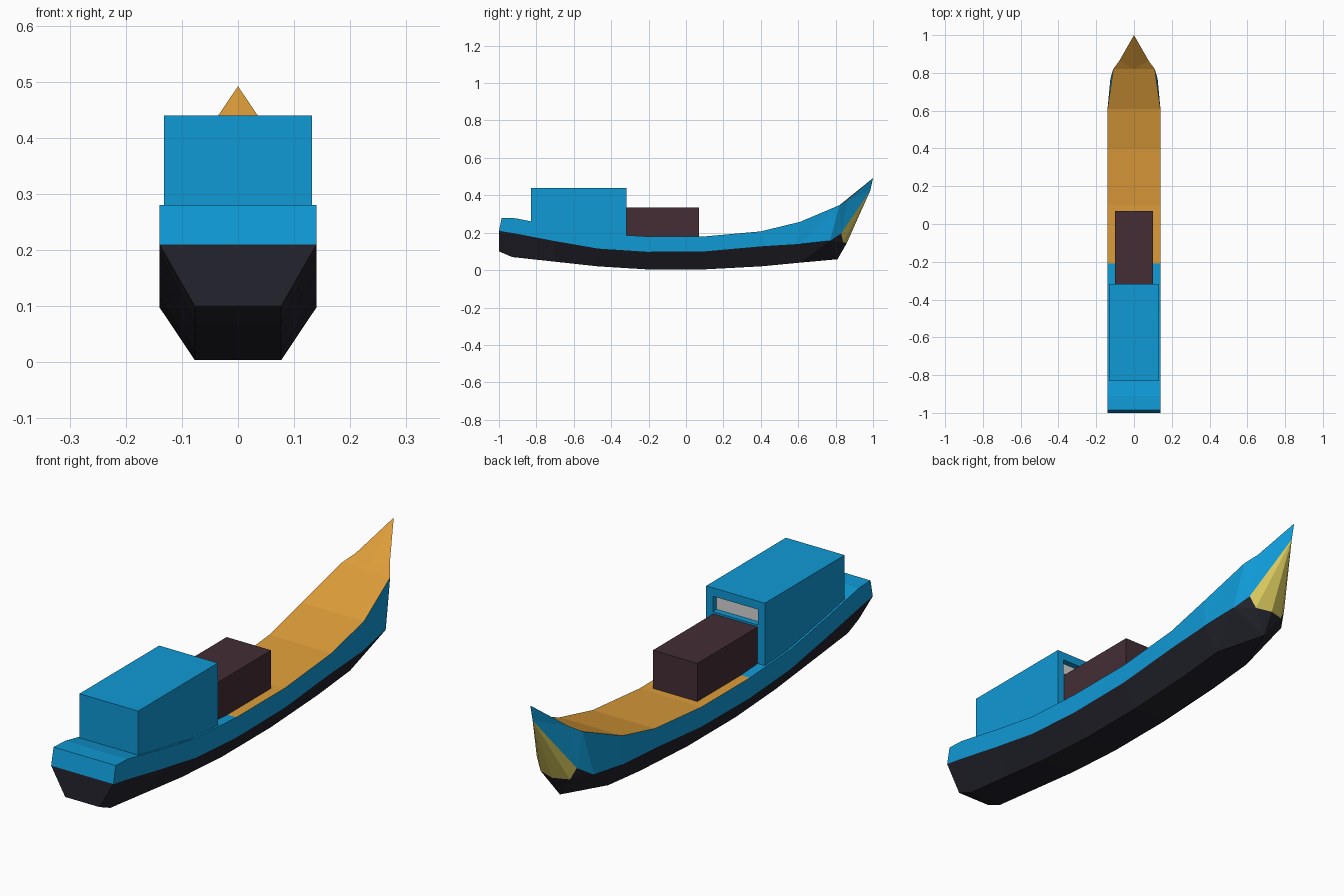
import bpy, bmesh

if "Cube" in bpy.data.objects:
    bpy.data.objects.remove(bpy.data.objects["Cube"])


def material(name, rgb):
    m = bpy.data.materials.new(name)
    m.diffuse_color = (*rgb, 1)
    m.use_nodes = True
    m.node_tree.nodes["Principled BSDF"].inputs["Base Color"].default_value = m.diffuse_color
    return m


BLUE = material("blue paint", (0.005, 0.32, 0.67))
BLACK = material("black hull", (0.017, 0.017, 0.026))
ORANGE = material("orange deck", (0.72, 0.335, 0.042))
YELLOW = material("yellow bow", (0.69, 0.58, 0.11))
BROWN = material("brown cargo", (0.056, 0.027, 0.036))
GREY = material("grey glass", (0.66, 0.66, 0.66))


def finish(name, bm, mats):
    bmesh.ops.recalc_face_normals(bm, faces=bm.faces)
    me = bpy.data.meshes.new(name)
    bm.to_mesh(me)
    bm.free()
    for m in mats:
        me.materials.append(m)
    ob = bpy.data.objects.new(name, me)
    bpy.context.collection.objects.link(ob)
    return ob


def box(bm, lo, hi):
    verts = bmesh.ops.create_cube(bm, size=1)["verts"]
    for v in verts:
        v.co = [(a + b) / 2 + c * (b - a) for a, b, c in zip(lo, hi, v.co)]


# ---- hull: keel, chine and gunwale points at each station ----
bm = bmesh.new()
B, K, O, Y = range(4)          # blue, black, orange, yellow slots


def face(pts, mat):
    bm.faces.new([bm.verts.new(p) for p in pts]).material_index = mat


def both(pts, mat):
    face(pts, mat)
    face([(-x, y, z) for x, y, z in pts], mat)


def across(a, b, mat):
    face([a, b, (-b[0], b[1], b[2]), (-a[0], a[1], a[2])], mat)


# (keel y, keel z, chine y, chine z, gunwale y, gunwale z)
stations = [
    (-1.0, 0.10, -1.0, 0.21, -0.985, 0.28),
    (-0.93, 0.07, -0.92, 0.197, -0.91, 0.277),
    (-0.70, 0.045, -0.70, 0.155, -0.70, 0.235),
    (-0.47, 0.02, -0.47, 0.115, -0.47, 0.195),
    (-0.21, 0.004, -0.21, 0.098, -0.21, 0.18),
    (0.10, 0.004, 0.10, 0.10, 0.10, 0.18),
    (0.40, 0.02, 0.40, 0.127, 0.40, 0.207),
    (0.61, 0.04, 0.61, 0.14, 0.61, 0.258),
]
rings = [((0.077, a, b), (0.14, c, d), (0.14, e, f)) for a, b, c, d, e, f in stations]
for (k0, c0, g0), (k1, c1, g1) in zip(rings, rings[1:]):
    both([k0, k1, c1, c0], K)
    both([c0, c1, g1, g0], B)
    across(k0, k1, K)
    across(g0, g1, B if g1[1] < -0.2 else O)

# transom
k, c, g = rings[0]
across(k, c, K)
across(c, g, B)

# bow
k, c, g = rings[-1]
chine = (0.125, 0.77, 0.157)
gun_a, gun_b = (0.11, 0.82, 0.347), (0.077, 0.865, 0.378)
tip, stem_top, stem_low, stem_foot = (0, 1, 0.492), (0, 0.985, 0.425), (0, 0.86, 0.145), (0, 0.81, 0.058)
patch_up, patch_low = (0.09, 0.83, 0.197), (0.066, 0.84, 0.148)
deck_mid = (0, 0.82, 0.347)
for pts, mat in [
    ([k, c, chine], K), ([k, chine, stem_foot], K),
    ([stem_foot, chine, patch_low], K), ([chine, patch_up, patch_low], K),
    ([stem_foot, patch_low, stem_low], K),
    ([c, g, gun_a], B), ([c, gun_a, chine], B), ([chine, gun_a, patch_up], B),
    ([patch_up, gun_a, gun_b], B), ([patch_up, gun_b, stem_top], B),
    ([stem_top, gun_b, tip], B),
    ([stem_top, patch_up, patch_low], Y), ([stem_top, patch_low, stem_low], Y),
    ([gun_a, gun_b, deck_mid], O), ([gun_b, tip, deck_mid], O),
]:
    both(pts, mat)
face([k, stem_foot, (-k[0], k[1], k[2])], K)
face([g, gun_a, deck_mid, (-gun_a[0], *gun_a[1:]), (-g[0], *g[1:])], O)
bmesh.ops.remove_doubles(bm, verts=bm.verts, dist=0.0005)
finish("hull", bm, [BLUE, BLACK, ORANGE, YELLOW])

# ---- wheelhouse with a recessed window facing the bow ----
bm = bmesh.new()
box(bm, (-0.132, -0.83, 0.17), (0.132, -0.318, 0.44))
for co, no in [((0.102, 0, 0), (1, 0, 0)), ((-0.102, 0, 0), (1, 0, 0)),
               ((0, 0, 0.343), (0, 0, 1)), ((0, 0, 0.406), (0, 0, 1))]:
    wall = [f for f in bm.faces if f.calc_center_median().y > -0.319]
    geom = wall + list({e for f in wall for e in f.edges} | {v for f in wall for v in f.verts})
    bmesh.ops.bisect_plane(bm, geom=geom, plane_co=co, plane_no=no)
bm.normal_update()
pane = [f for f in bm.faces if f.calc_center_median().y > -0.319
        and abs(f.calc_center_median().x) < 0.05
        and 0.343 < f.calc_center_median().z < 0.406]
new = bmesh.ops.extrude_face_region(bm, geom=pane)["geom"]
bmesh.ops.delete(bm, geom=pane, context="FACES_ONLY")
for f in new:
    if isinstance(f, bmesh.types.BMFace):
        f.material_index = 1
    elif isinstance(f, bmesh.types.BMVert):
        f.co.y -= 0.025
finish("wheelhouse", bm, [BLUE, GREY])

# ---- cargo box ahead of the wheelhouse ----
bm = bmesh.new()
box(bm, (-0.1, -0.318, 0.17), (0.1, 0.07, 0.335))
finish("cargo_box", bm, [BROWN])
